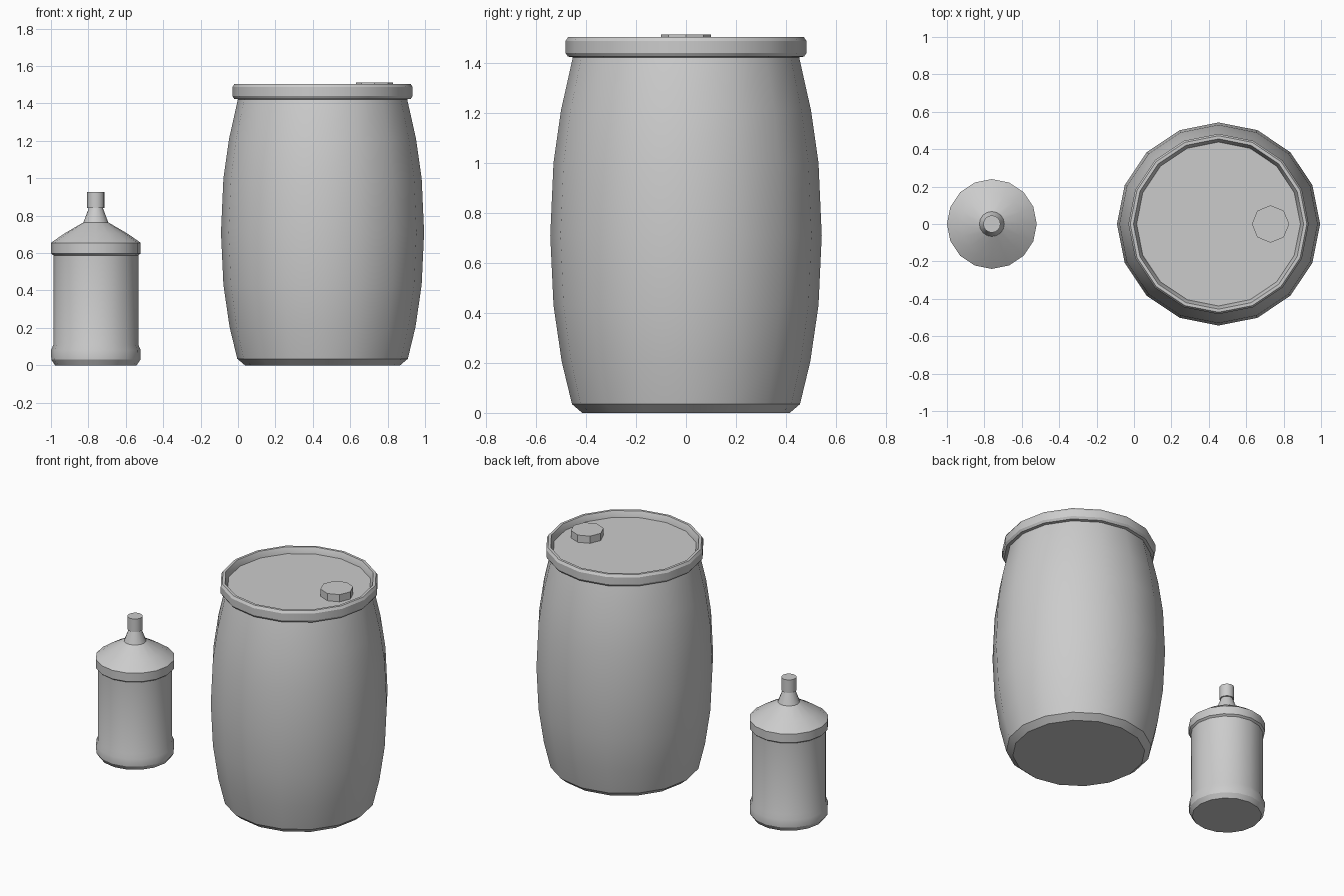
import bpy, bmesh, math

if "Cube" in bpy.data.objects:
    bpy.data.objects.remove(bpy.data.objects["Cube"])


def lathe(name, cx, profile, sides=16, closed=False, angle=30):
    """Revolve (radius, z) points about a vertical axis at x = cx."""
    bm = bmesh.new()
    rings = []
    for r, z in profile:
        rings.append([bm.verts.new((r * math.cos(2 * math.pi * i / sides),
                                    r * math.sin(2 * math.pi * i / sides), z))
                      for i in range(sides)])
    pairs = list(zip(rings, rings[1:]))
    if closed:
        pairs.append((rings[-1], rings[0]))
    else:
        bm.faces.new(rings[0][::-1])
        bm.faces.new(rings[-1])
    for a, b in pairs:
        for i in range(sides):
            j = (i + 1) % sides
            bm.faces.new((a[i], a[j], b[j], b[i]))
    bmesh.ops.recalc_face_normals(bm, faces=bm.faces)
    mesh = bpy.data.meshes.new(name)
    bm.to_mesh(mesh)
    bm.free()
    ob = bpy.data.objects.new(name, mesh)
    bpy.context.collection.objects.link(ob)
    ob.location.x = cx
    bpy.ops.object.select_all(action='DESELECT')
    ob.select_set(True)
    bpy.context.view_layer.objects.active = ob
    bpy.ops.object.shade_smooth_by_angle(angle=math.radians(angle))
    return ob


BARREL_X, BOTTLE_X = 0.452, -0.76

# Barrel: bulging body, closed just under the rim
lathe("barrel_body", BARREL_X, [
    (0.415, 0), (0.456, 0.035), (0.497, 0.205), (0.53, 0.43), (0.543, 0.71),
    (0.53, 1.0), (0.50, 1.21), (0.452, 1.425), (0.44, 1.465)])

# Rim: overhanging band with a raised lip around the recessed lid
lathe("barrel_rim", BARREL_X, [
    (0.438, 1.42), (0.472, 1.425), (0.482, 1.44), (0.482, 1.487),
    (0.472, 1.503), (0.455, 1.503), (0.438, 1.465)], closed=True)

# Bung: low octagonal cap on the lid
lathe("barrel_bung", 0.73, [(0.1, 1.455), (0.1, 1.513)], sides=8)

# Bottle: rounded foot, straight wall, shoulder band, sloped top
lathe("bottle_body", BOTTLE_X, [
    (0.218, 0), (0.238, 0.03), (0.24, 0.08), (0.227, 0.11), (0.227, 0.588),
    (0.24, 0.598), (0.24, 0.655), (0.168, 0.705), (0.068, 0.763)])

# Bottle neck and cap
lathe("bottle_neck", BOTTLE_X, [(0.068, 0.76), (0.036, 0.845)])
lathe("bottle_cap", BOTTLE_X, [(0.046, 0.84), (0.046, 0.927)])
